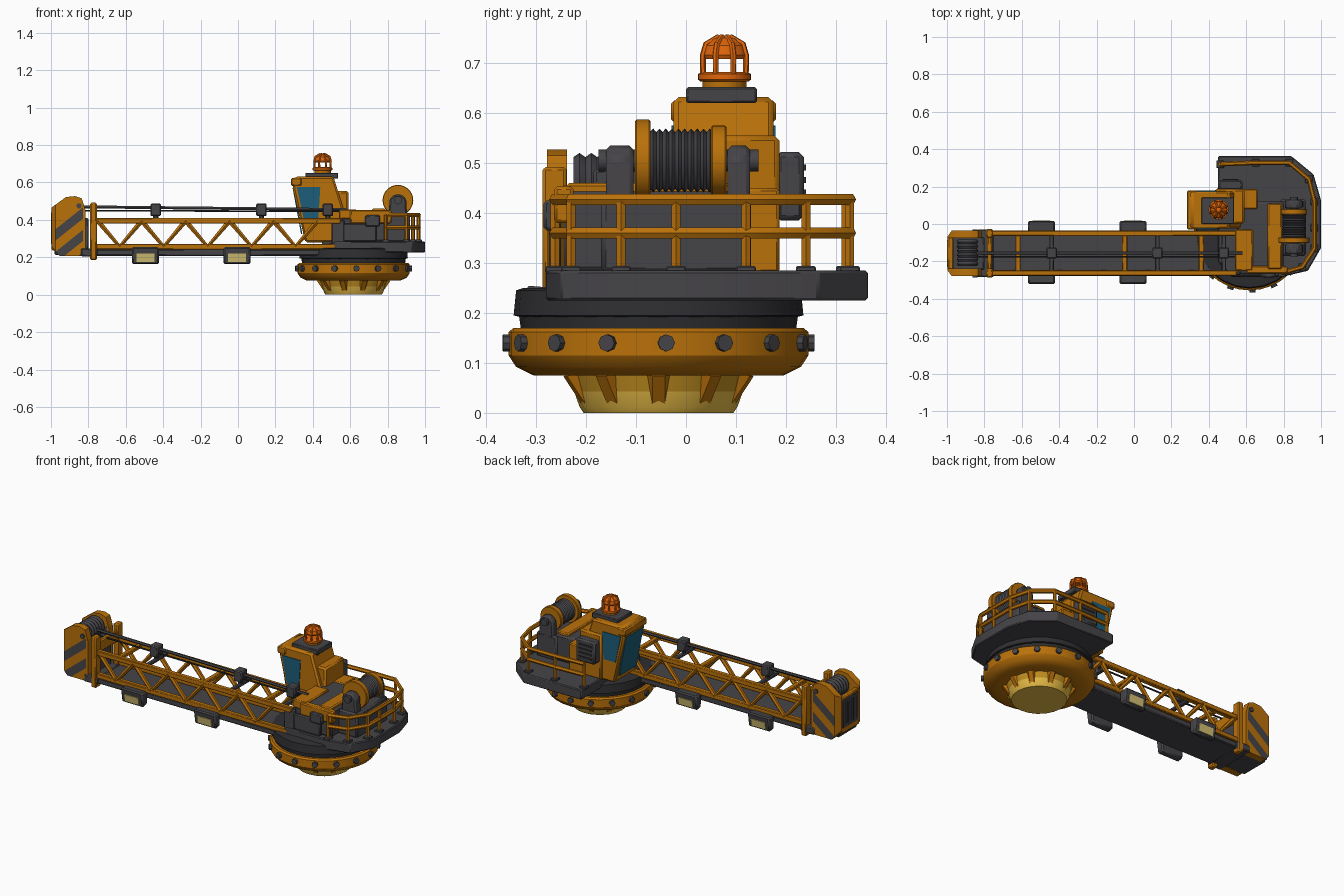
import bpy, bmesh
from math import sin, cos, pi, radians
from mathutils import Vector

default = bpy.data.objects.get("Cube")
if default:
    bpy.data.objects.remove(default)


def material(name, r, g, b):
    m = bpy.data.materials.new(name)
    m.use_nodes = True
    m.diffuse_color = (r, g, b, 1)
    m.node_tree.nodes["Principled BSDF"].inputs["Base Color"].default_value = (r, g, b, 1)
    return m


paint = material("mustard paint", .49, .165, .003)
gold = material("deep gold", .55, .28, .015)
pale = material("pale gold", .8, .5, .06)
grey = material("dark grey metal", .06, .057, .064)
black = material("near black metal", .028, .028, .031)
glass = material("blue glass", .012, .11, .19)
amber = material("amber beacon", .74, .13, .003)
lens = material("lamp lens", .66, .53, .17)
made = []


def add_mesh(name, mesh, mat):
    mesh.materials.append(mat)
    obj = bpy.data.objects.new(name, mesh)
    bpy.context.collection.objects.link(obj)
    made.append(obj)
    return obj


def finish(name, bm, mat, bevel=0):
    bmesh.ops.recalc_face_normals(bm, faces=bm.faces)
    mesh = bpy.data.meshes.new(name)
    bm.to_mesh(mesh)
    bm.free()
    obj = add_mesh(name, mesh, mat)
    if bevel:
        mod = obj.modifiers.new("Bevel", "BEVEL")
        mod.width = bevel
        mod.segments = 1
    return obj


def prism_bm(points, axis, lo, hi):
    place = {"X": lambda u, v, t: (t, u, v), "Y": lambda u, v, t: (u, t, v),
             "Z": lambda u, v, t: (u, v, t)}[axis]
    bm = bmesh.new()
    a, b = [[bm.verts.new(place(u, v, t)) for u, v in points] for t in (lo, hi)]
    bm.faces.new(a)
    bm.faces.new(b)
    for i in range(len(a)):
        bm.faces.new((a[i - 1], a[i], b[i], b[i - 1]))
    return bm


def prism(name, points, axis, lo, hi, mat, bevel=0):
    return finish(name, prism_bm(points, axis, lo, hi), mat, bevel)


def box(name, x, y, z, mat, bevel=.006):
    corners = [(x[0], y[0]), (x[1], y[0]), (x[1], y[1]), (x[0], y[1])]
    return prism(name, corners, "Z", z[0], z[1], mat, bevel)


def lathe(name, centre, profile, mat, axis="Z", sides=32):
    bm = bmesh.new()
    rings = []
    for r, h in profile:
        ring = []
        for i in range(sides):
            a = 2 * pi * i / sides
            u, v = r * cos(a), r * sin(a)
            p = (u, v, h) if axis == "Z" else (u, h, v)
            ring.append(bm.verts.new(Vector(centre) + Vector(p)))
        rings.append(ring)
    bm.faces.new(rings[0])
    bm.faces.new(rings[-1])
    for a, b in zip(rings, rings[1:]):
        for i in range(sides):
            bm.faces.new((a[i - 1], a[i], b[i], b[i - 1]))
    return finish(name, bm, mat)


def tube(name, path, radius, mat, resolution=1):
    curve = bpy.data.curves.new(name, "CURVE")
    curve.dimensions = "3D"
    curve.bevel_depth = radius
    curve.bevel_resolution = resolution
    curve.use_fill_caps = True
    line = curve.splines.new("POLY")
    line.points.add(len(path) - 1)
    for point, co in zip(line.points, path):
        point.co = (*co, 1)
    helper = bpy.data.objects.new(name, curve)
    mesh = bpy.data.meshes.new_from_object(helper)
    bpy.data.objects.remove(helper)
    mesh.materials.clear()
    return add_mesh(name, mesh, mat)


# Turntable: fluted foot, paler towards the sole, bolted ring and dark collar
pivot = Vector((.618, -.055, 0))


def around(angle, r, z):
    return pivot + Vector((r * cos(angle), r * sin(angle), z))


foot = lathe("foot", pivot, [(.15, 0), (.158, .012), (.169, .043), (.182, .08)], gold, sides=20)
foot.data.materials.append(pale)
for face in foot.data.polygons:
    face.material_index = int(face.center.z < .04)
for i in range(10):
    a = 2 * pi * i / 10
    tube("foot_rib", [around(a, .14, .03), around(a, .178, .085)], .025, paint)
lathe("slew_ring", pivot, [(.2, .075), (.25, .075), (.285, .092), (.3, .115), (.3, .162), (.29, .17)], paint)
lathe("collar", pivot, [(.275, .165), (.28, .2), (.265, .21), (.265, .23)], black)
lathe("turning_disc", pivot, [(.27, .19), (.29, .195), (.285, .245), (.27, .25)], black, sides=24)
for i in range(16):
    a = 2 * pi * (i + .13) / 16
    tube("ring_bolt", [around(a, .29, .14), around(a, .312, .14)], .017, grey, 2)

# Deck with railing
deck = [(.45, .364), (.84, .364), (.96, .265), (.999, .13), (.999, -.13), (.93, -.25),
        (.8, -.28), (.52, -.28), (.45, -.2)]
prism("deck", deck, "Z", .225, .285, grey, .005)
rail = [(.46, .32), (.65, .328), (.83, .328), (.935, .24), (.965, .12), (.965, -.02),
        (.965, -.13), (.9, -.23), (.79, -.262)]
for height in (.36, .427):
    tube("hand_rail", [(x, y, height) for x, y in rail], .0125, paint)
for x, y in rail:
    tube("rail_post", [(x, y, .28), (x, y, .427)], .01, paint)
    box("post_foot", (x - .02, x + .02), (y - .02, y + .02), (.28, .294), grey, .003)

# Machine housing
box("machine_housing", (.55, .8), (-.245, .12), (.28, .445), grey, .012)
box("housing_cover", (.54, .635), (-.25, -.03), (.405, .455), paint)
box("housing_flank", (.6, .82), (-.264, -.225), (.38, .453), paint)
box("housing_side", (.54, .74), (-.27, -.25), (.285, .38), grey)
box("side_control_box", (.68, .76), (-.285, -.26), (.365, .425), grey)
box("housing_strip", (.715, .79), (-.24, .11), (.43, .46), paint)

# Winch: drum with rope grooves, flanges and brackets
hub = (.855, 0, .505)
grooves = [(.064 if i % 2 else .057, -.072 + .0063 * i) for i in range(21)]
lathe("rope_drum", hub, grooves, grey, "Y", 24)
for y, r in ((-.102, .082), (.05, .07)):
    lathe("drum_flange", hub, [(r - .003, y), (r, y + .003), (r, y + .028), (r - .003, y + .031)], paint, "Y")
lathe("winch_axle", hub, [(.022, -.175), (.022, .145)], grey, "Y", 12)
for lo, hi in ((-.16, -.105), (.083, .128)):
    prism("winch_bracket", [(.8, .28), (.91, .28), (.9, .51), (.875, .535), (.835, .535), (.81, .51)],
          "Y", lo, hi, grey, .008)
box("winch_bed", (.78, .92), (-.17, .13), (.28, .43), grey, .01)

# Cab with windows, roof and side unit
cab = [(.36, .28), (.295, .56), (.29, .615), (.31, .632), (.51, .632), (.57, .44), (.6, .42), (.6, .28)]
prism("cab", cab, "Y", -.025, .175, paint, .01)
box("cab_rear", (.44, .59), (0, .187), (.28, .555), paint, .01)
box("cab_locker", (.57, .66), (.08, .187), (.28, .45), paint)
box("cab_visor", (.284, .34), (-.03, .18), (.582, .625), paint)
box("cab_roof", (.36, .535), (0, .142), (.62, .652), grey, .004)
prism("front_window", [(.344, .325), (.299, .57), (.292, .57), (.337, .325)], "Y", -.008, .158, glass)
for side in (-.025, .175):
    prism("side_window", [(.35, .41), (.43, .41), (.44, .575), (.315, .575)], "Y",
          side - .004, side + .004, glass)
box("air_unit", (.45, .58), (.18, .236), (.385, .522), grey, .01)
for i in range(4):
    z = .41 + .025 * i
    box("air_vent", (.472, .558), (.23, .24), (z, z + .012), black, 0)

# Beacon with a caged dome
lamp = Vector((.452, .077, 0))
lathe("beacon_base", lamp, [(.044, .65), (.044, .667)], paint)
lathe("beacon_ring", lamp, [(.048, .663), (.053, .667), (.053, .678), (.046, .682)], amber)
lathe("beacon_cap", lamp, [(.043, .708), (.047, .716), (.042, .735), (.027, .748), (.008, .754)], amber, sides=16)
for i in range(8):
    a = 2 * pi * (i + .5) / 8
    out = Vector((cos(a), sin(a), 0))
    tube("beacon_rib", [lamp + out * r + Vector((0, 0, z))
                        for r, z in ((.046, .678), (.047, .715), (.04, .738), (.012, .753))], .006, amber)

# Boom truss
sides = (-.262, -.05)
box("boom_floor", (-.78, .53), (-.27, -.042), (.208, .243), grey)
start, step = -.75, .235
for y in sides:
    for z in (.257, .395):
        box("boom_chord", (-.77, .55), (y - .014, y + .014), (z - .015, z + .015), paint, .004)
    for i in range(5):
        x = start + step * i
        tube("boom_diagonal", [(x, y, .395), (x + step / 2, y, .257), (x + step, y, .395)], .015, paint)
    box("boom_root_plate", (.5, .57), (y - .012, y + .012), (.24, .4), grey)
for x in (-.62, -.05, .36):
    box("boom_cross_bar", (x - .014, x + .014), (-.265, -.045), (.384, .406), paint, .004)
for x in (-.44, .125, .48):
    box("support_bar", (x - .012, x + .012), (-.255, -.055), (.386, .404), grey, .004)
    box("rod_support", (x - .028, x + .028), (-.185, -.125), (.42, .488), grey)
    tube("support_stem", [(x, -.155, .39), (x, -.155, .43)], .014, grey)
tube("tension_rod", [(-.86, -.155, .47), (.58, -.155, .455)], .009, grey)
tube("hoist_rope", [(-.86, -.175, .45), (.58, -.175, .445)], .005, black)

# Work lamps on both flanks
for x in (-.495, -.005):
    for y, way in ((-.262, -1), (-.042, 1)):
        front = [(y, .25), (y + way * .06, .255), (y + way * .045, .162), (y + way * .005, .17)]
        prism("work_lamp", front, "X", x - .073, x + .073, grey, .008)
        pane = [(y + way * d, z) for d, z in ((.053, .221), (.06, .221), (.053, .175), (.046, .175))]
        prism("lamp_lens", pane, "X", x - .048, x + .048, lens)

# Boom tip with chamfered, striped cheeks; stripes stay inside a painted border
cheek = [(-.998, .26), (-.955, .208), (-.815, .208), (-.815, .45), (-.835, .515), (-.87, .527),
         (-.92, .522), (-.998, .465)]
slope = Vector((-.8, 0, 1))
corner = Vector((-1, 0, .03))
cuts = [(corner + Vector((0, 0, .06 * i)), slope) for i in range(6)]
cuts += [((x, 0, 0), (1, 0, 0)) for x in (-.975, -.828)]
for outer, inner, shift in ((-.278, -.238, .032), (-.036, -.076, -.032)):
    bm = prism_bm(cheek, "Y", outer, inner)
    for point, normal in cuts:
        bmesh.ops.bisect_plane(bm, geom=bm.verts[:] + bm.edges[:] + bm.faces[:],
                               plane_co=point, plane_no=normal)
    for v in bm.verts:
        if v.co.x < -.99 and abs(v.co.y - outer) < .01:
            v.co.y += shift
    obj = finish("tip_cheek", bm, paint)
    obj.data.materials.append(grey)
    for face in obj.data.polygons:
        band = (face.center - corner).dot(slope) // .06
        if abs(face.normal.y) > .9 and band in (0, 2, 4) and -.975 < face.center.x < -.828:
            face.material_index = 1
for y in (-.281, -.033):
    lathe("cheek_pin", (-.85, y, .475), [(.014, -.004), (.014, .004)], grey, "Y", 12)
box("tip_core", (-.98, -.8), (-.245, -.07), (.212, .41), grey)
box("end_frame", (-.996, -.965), (-.245, -.07), (.235, .455), paint)
box("end_panel", (-1, -.985), (-.232, -.084), (.27, .44), grey, .003)
for i in range(5):
    y = -.218 + .026 * i
    box("end_slot", (-1.001, -.99), (y, y + .014), (.29, .42), black, 0)
ridges = [(.058 if i % 2 else .05, -.225 + .0118 * i) for i in range(13)]
lathe("tip_sheave", (-.89, 0, .462), ridges, grey, "Y", 20)
for y in (-.263, -.05):
    box("tip_post", (-.79, -.755), (y - .024, y + .024), (.185, .492), paint)
box("tip_cross_plate", (-.785, -.76), (-.265, -.05), (.385, .455), paint)
box("tip_shoe", (-.84, -.75), (-.284, -.03), (.205, .248), grey)

# Smooth round parts, keep hard edges
bpy.ops.object.select_all(action="DESELECT")
for obj in made:
    obj.select_set(True)
bpy.context.view_layer.objects.active = made[0]
bpy.ops.object.shade_smooth_by_angle(angle=radians(32))
